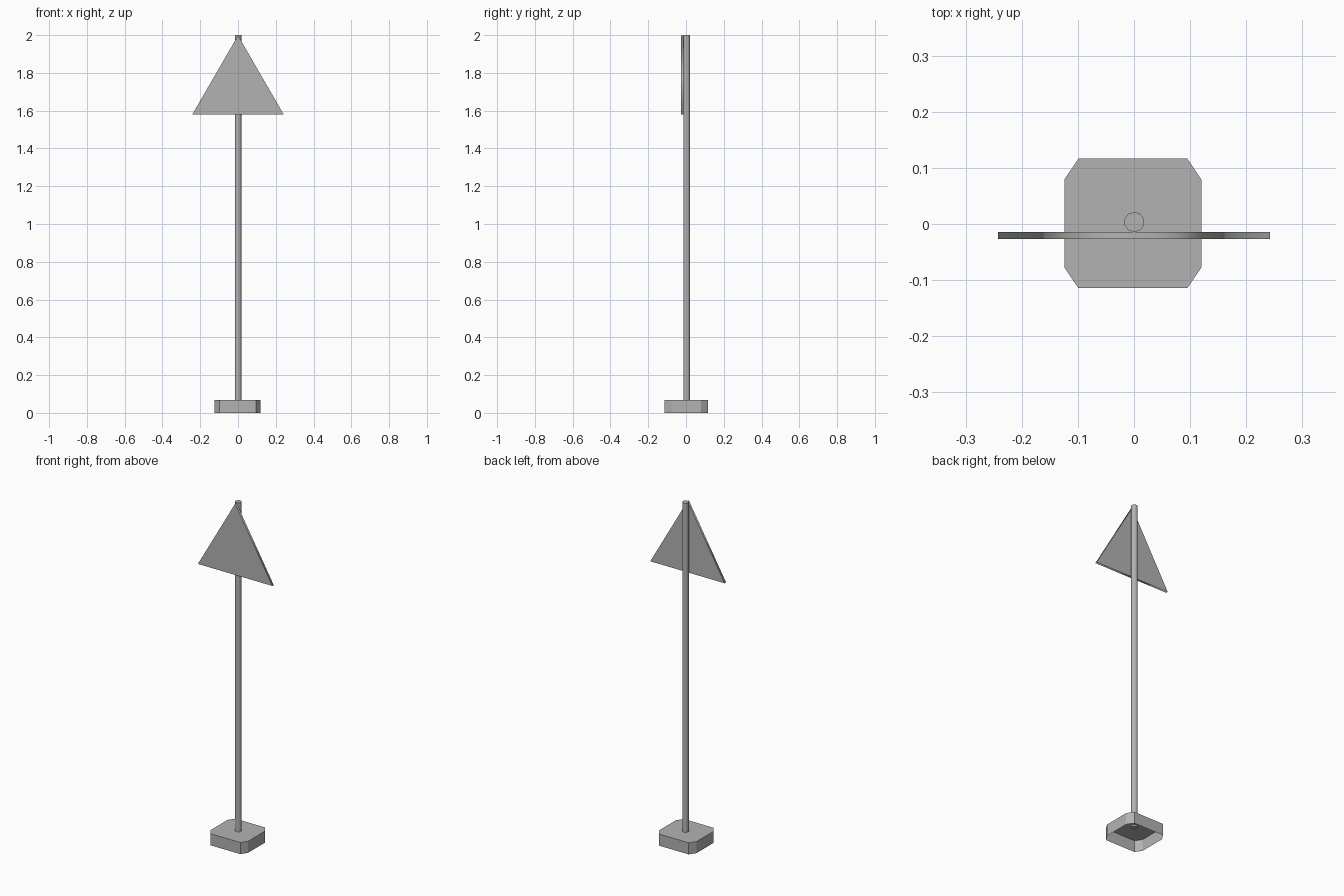
import bpy, bmesh
from mathutils import Vector

if "Cube" in bpy.data.objects:
    bpy.data.objects.remove(bpy.data.objects["Cube"])

# Shared darker grey
grey = bpy.data.materials.new("dark_grey")
grey.diffuse_color = (0.45, 0.45, 0.45, 1)
grey.use_nodes = True
grey.node_tree.nodes["Principled BSDF"].inputs["Base Color"].default_value = grey.diffuse_color


def prism(name, points, offset, open_start=False):
    """Extrude a closed 3D outline along offset, with outward normals."""
    bm = bmesh.new()
    a = [bm.verts.new(p) for p in points]
    b = [bm.verts.new(Vector(p) + Vector(offset)) for p in points]
    n = len(a)
    for i in range(n):
        j = (i + 1) % n
        bm.faces.new((a[i], a[j], b[j], b[i]))
    start = bm.faces.new(a[::-1])
    bm.faces.new(b)
    bmesh.ops.recalc_face_normals(bm, faces=bm.faces)
    if open_start:
        bmesh.ops.delete(bm, geom=[start], context='FACES_ONLY')
    mesh = bpy.data.meshes.new(name)
    bm.to_mesh(mesh)
    bm.free()
    mesh.materials.append(grey)
    obj = bpy.data.objects.new(name, mesh)
    bpy.context.collection.objects.link(obj)
    return obj


def smooth_sides(obj, axis):
    """Smooth the side faces, keep the caps across the axis flat."""
    for f in obj.data.polygons:
        f.use_smooth = abs(f.normal[axis]) < 0.5


# Base: chamfered block, open underneath
hx, hy, cx, cy = 0.122, 0.1155, 0.025, 0.037
outline = [(hx, -hy + cy), (hx, hy - cy), (hx - cx, hy), (-hx + cx, hy),
           (-hx, hy - cy), (-hx, -hy + cy), (-hx + cx, -hy), (hx - cx, -hy)]
prism("base", [(x - 0.002, y + 0.001, 0) for x, y in outline],
      (0, 0, 0.068), open_start=True)

# Pole: thin low-sided cylinder, its foot sunk just below the base top
z0, z1 = 0.058, 2.0
bpy.ops.mesh.primitive_cylinder_add(vertices=10, radius=0.018, depth=z1 - z0,
                                    location=(0.0005, 0.0035, (z0 + z1) / 2))
pole = bpy.context.object
pole.name = "pole"
pole.data.materials.append(grey)
smooth_sides(pole, 2)

# Sign: equilateral triangular plate in front of the pole
sign = prism("triangle_sign",
             [(-0.242, -0.014, 1.58), (0.242, -0.014, 1.58), (0, -0.014, 1.998)],
             (0, -0.0125, 0))
smooth_sides(sign, 1)
